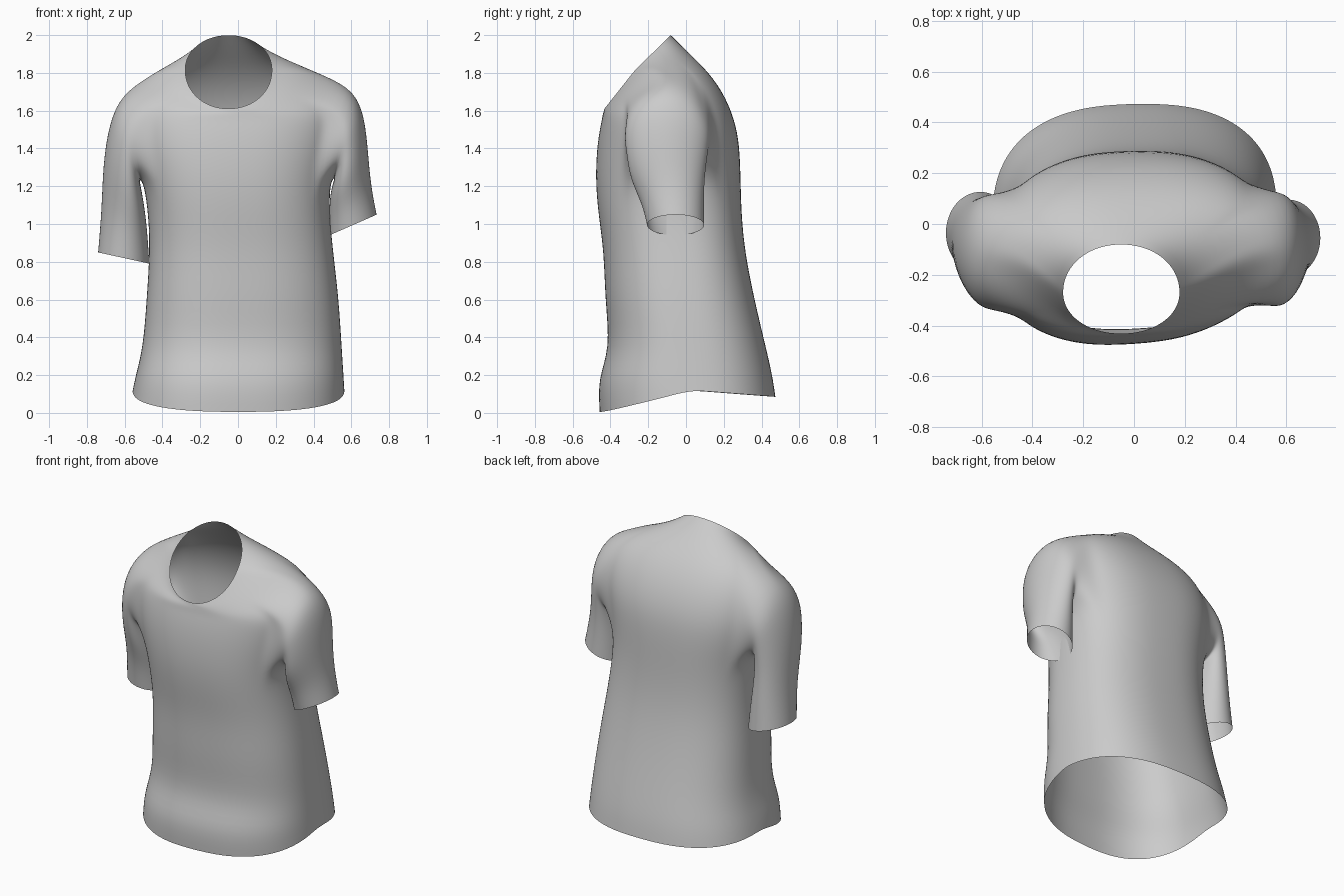
import bpy, bmesh
from math import sin, cos, pi

if "Cube" in bpy.data.objects:
    bpy.data.objects.remove(bpy.data.objects["Cube"])

N = 40        # points around the torso
M = 4         # half width of the armhole in columns
LOW, HIGH = 6, 10   # torso rings at the bottom and top of the armhole

# Torso rings: z front, z side, z back, x left, x right, y front, y side, y back
RINGS = [
    (.005, .12, .085, -.56, .565, -.455, .02, .474),
    (.18, .20, .20, -.543, .56, -.466, .01, .458),
    (.34, .35, .36, -.503, .55, -.400, .0, .42),
    (.60, .60, .60, -.485, .535, -.428, -.03, .362),
    (.85, .85, .85, -.468, .505, -.433, -.05, .312),
    (1.05, 1.05, 1.05, -.475, .485, -.462, -.07, .294),
    (1.22, 1.22, 1.22, -.50, .487, -.476, -.09, .29),
    (1.38, 1.38, 1.38, -.54, .52, -.470, -.10, .286),
    (1.49, 1.53, 1.52, -.555, .55, -.455, -.10, .268),
    (1.55, 1.67, 1.67, -.54, .55, -.442, -.11, .212),
    (1.58, 1.78, 1.80, -.475, .475, -.438, -.13, .125),
    (1.60, 1.83, 1.91, -.37, .31, -.435, -.20, .01),
    (1.61, 1.815, 2.00, -.28, .18, -.432, -.27, -.08),
]

# Sleeve rings: inner x, inner z, outer x, outer z, y centre, half depth
RIGHT_SLEEVE = [
    (.515, 1.25, .615, 1.71, -.10, .23),
    (.50, 1.21, .672, 1.57, -.10, .217),
    (.485, 1.14, .69, 1.37, -.10, .20),
    (.482, 1.04, .705, 1.20, -.07, .165),
    (.484, .94, .735, 1.05, -.055, .152),
]
LEFT_SLEEVE = [
    (.525, 1.24, .615, 1.69, -.11, .23),
    (.51, 1.18, .682, 1.54, -.11, .217),
    (.49, 1.06, .716, 1.32, -.095, .197),
    (.477, .93, .722, 1.08, -.055, .17),
    (.468, .79, .742, .85, -.035, .163),
]


def spow(v, p):
    return (1 if v >= 0 else -1) * abs(v) ** p


def torso_ring(bm, ring):
    zf, zs, zb, xl, xr, yf, ys, yb = ring
    p = .97 if yb < .05 else .8      # rounder near the neck
    cx, hw = (xl + xr) / 2, (xr - xl) / 2
    verts = []
    for k in range(N):
        t = 2 * pi * k / N
        c, s = spow(cos(t), p), spow(sin(t), p)
        y_end, z_end = (yb, zb) if s > 0 else (yf, zf)
        twist = .02 if s > 0 else .02 + .045 * abs(s)   # body turned slightly
        if yb < .05:
            twist = 0
        x = cx + hw * c
        verts.append(bm.verts.new((x,
                                   ys + (y_end - ys) * abs(s) + twist * x,
                                   zs + (z_end - zs) * abs(s))))
    return verts


def stitch(bm, a, b):
    n = len(a)
    for i in range(n):
        j = (i + 1) % n
        bm.faces.new((a[i], a[j], b[j], b[i]))


def add_sleeve(bm, rings, side, sections):
    # Walk around the armhole, starting at the armpit and going to the back
    def vert(r, d):
        return rings[r][d % N if side > 0 else (N // 2 - d) % N]
    loop = [vert(LOW, d) for d in range(0, M)]
    loop += [vert(r, M) for r in range(LOW, HIGH)]
    loop += [vert(HIGH, d) for d in range(M, -M, -1)]
    loop += [vert(r, -M) for r in range(HIGH, LOW, -1)]
    loop += [vert(LOW, d) for d in range(-M, 0)]
    n = len(loop)
    for xi, zi, xo, zo, yc, hd in sections:
        ring = []
        for i in range(n):
            a = 2 * pi * i / n
            u = (1 - cos(a)) / 2
            ring.append(bm.verts.new((side * (xi + (xo - xi) * u),
                                      yc + hd * sin(a),
                                      zi + (zo - zi) * u)))
        stitch(bm, loop, ring)
        loop = ring


# Torso, with armholes left open
bm = bmesh.new()
rings = [torso_ring(bm, r) for r in RINGS]
for r in range(len(rings) - 1):
    for k in range(N):
        off_right = (k + M) % N
        off_left = (k + M - N // 2) % N
        if LOW <= r < HIGH and (off_right < 2 * M or off_left < 2 * M):
            continue
        j = (k + 1) % N
        bm.faces.new((rings[r][k], rings[r][j], rings[r + 1][j], rings[r + 1][k]))

# Sleeves grown out of the armholes
add_sleeve(bm, rings, 1, RIGHT_SLEEVE)
add_sleeve(bm, rings, -1, LEFT_SLEEVE)
bmesh.ops.recalc_face_normals(bm, faces=bm.faces[:])

mesh = bpy.data.meshes.new("t_shirt")
bm.to_mesh(mesh)
bm.free()
shirt = bpy.data.objects.new("t_shirt", mesh)
bpy.context.collection.objects.link(shirt)
for poly in mesh.polygons:
    poly.use_smooth = True

# Soft cloth surface
sub = shirt.modifiers.new("soften", 'SUBSURF')
sub.levels = sub.render_levels = 2
